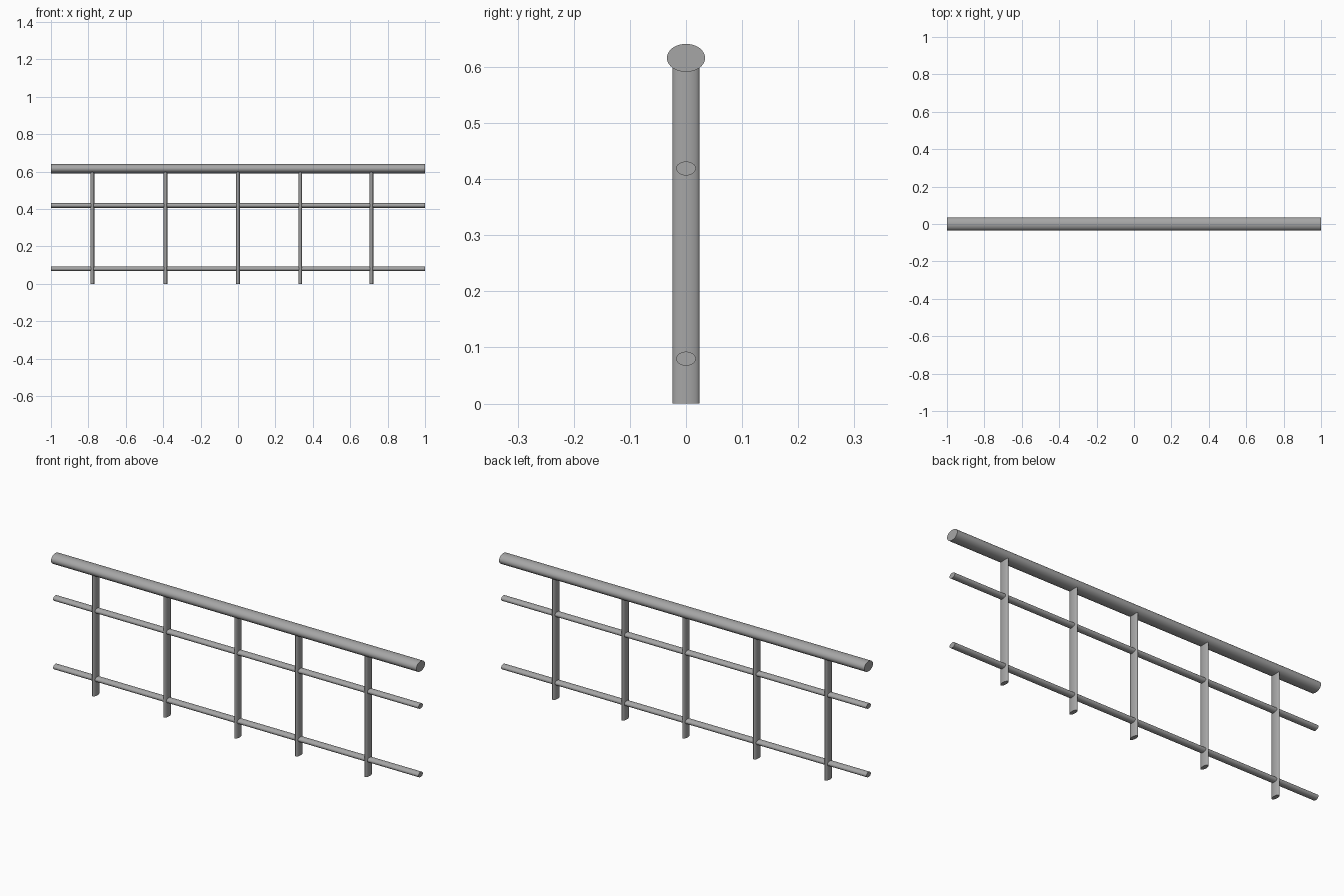
import bpy
import math

cube = bpy.data.objects.get("Cube")
if cube:
    bpy.data.objects.remove(cube, do_unlink=True)

# Single grey metal
metal = bpy.data.materials.new("grey_metal")
metal.use_nodes = True
GREY = (0.38, 0.38, 0.38, 1.0)
metal.diffuse_color = GREY
metal.node_tree.nodes["Principled BSDF"].inputs["Base Color"].default_value = GREY


def oval_bar(name, centre, radii, length, along_x=False):
    """Capped bar with an elliptical section, upright or lying along x."""
    bpy.ops.mesh.primitive_cylinder_add(vertices=32, radius=1, depth=1, location=centre)
    bar = bpy.context.object
    bar.name = name
    bar.scale = (radii[0], radii[1], length)
    if along_x:
        bar.rotation_euler.y = math.pi / 2
    bpy.ops.object.transform_apply(location=False, rotation=True, scale=True)
    bpy.ops.object.shade_smooth_by_angle(angle=math.radians(35))
    bar.data.materials.append(metal)
    return bar


# Horizontal rails: section radii are (vertical, depth)
oval_bar("handrail", (0, 0, 0.616), (0.025, 0.034), 2.0, along_x=True)
oval_bar("middle_rail", (0, 0, 0.419), (0.0125, 0.0175), 2.0, along_x=True)
oval_bar("lower_rail", (0, 0, 0.08), (0.0125, 0.0175), 2.0, along_x=True)

# Flattened oval posts, with their tops set into the handrail
POST_TOP = 0.605
for i, x in enumerate((-0.779, -0.388, 0.0, 0.333, 0.713)):
    oval_bar(f"post_{i + 1}", (x, 0, POST_TOP / 2), (0.0105, 0.024), POST_TOP)
